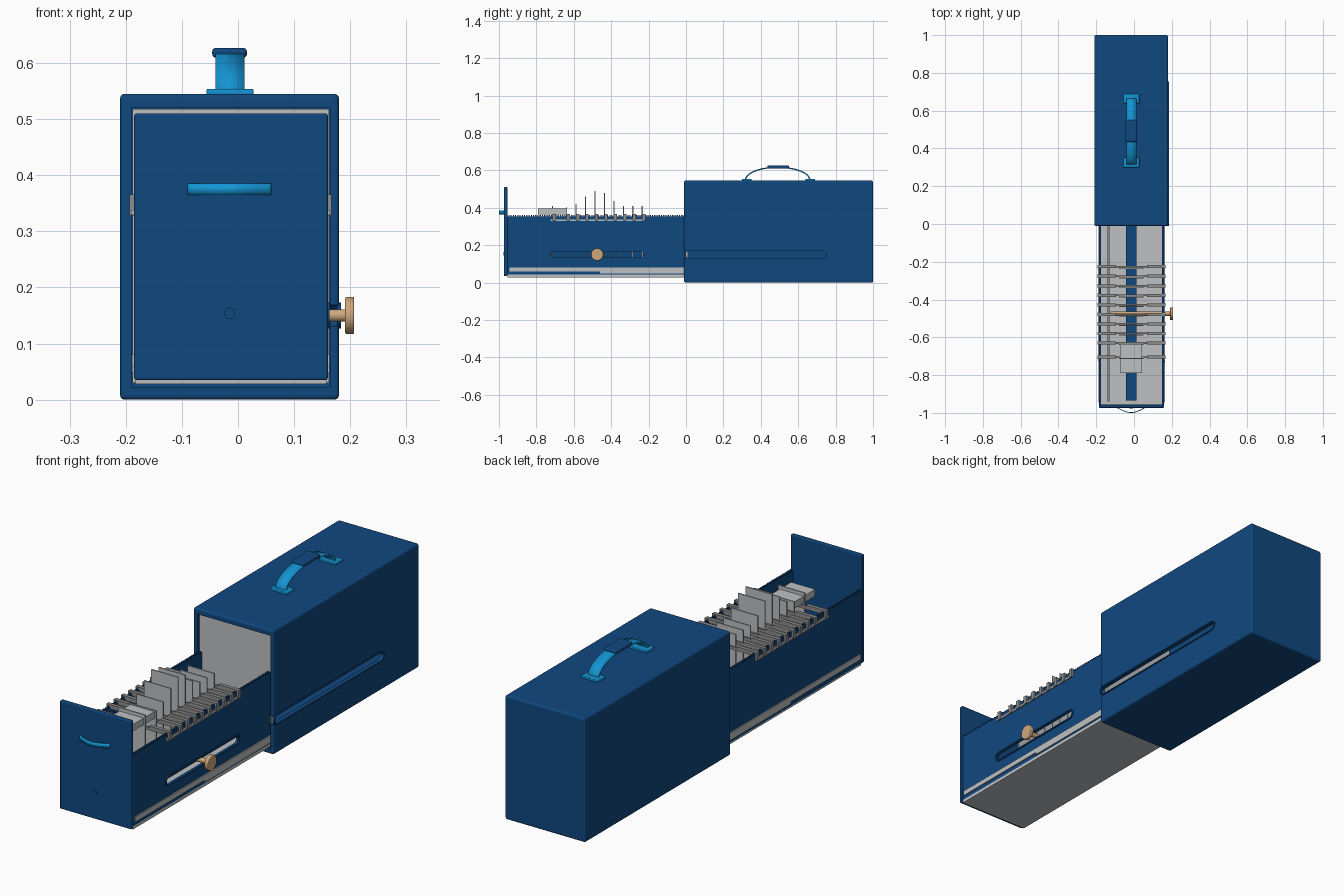
import bpy, bmesh, math
from mathutils import Matrix, Vector

cube = bpy.data.objects.get("Cube")
if cube:
    bpy.data.objects.remove(cube)


def material(name, r, g, b):
    m = bpy.data.materials.new(name)
    m.use_nodes = True
    m.diffuse_color = (r, g, b, 1)
    m.node_tree.nodes["Principled BSDF"].inputs["Base Color"].default_value = (r, g, b, 1)
    return m


BLUE = material("deep blue", 0.005, 0.065, 0.215)
CYAN = material("bright blue", 0.007, 0.30, 0.66)
GREY = material("light grey", 0.52, 0.53, 0.54)
METAL = material("mid grey", 0.27, 0.27, 0.27)
TAN = material("tan", 0.62, 0.39, 0.20)


def finish(name, bm, mat, bevel=0, smooth=False):
    bmesh.ops.recalc_face_normals(bm, faces=bm.faces)
    me = bpy.data.meshes.new(name)
    bm.to_mesh(me)
    bm.free()
    me.materials.append(mat)
    ob = bpy.data.objects.new(name, me)
    bpy.context.collection.objects.link(ob)
    if bevel:
        mod = ob.modifiers.new("Bevel", "BEVEL")
        mod.width, mod.segments, mod.limit_method = bevel, 3, "ANGLE"
    if smooth:
        bpy.ops.object.select_all(action="DESELECT")
        ob.select_set(True)
        bpy.context.view_layer.objects.active = ob
        bpy.ops.object.shade_smooth_by_angle()
    return ob


def add_box(bm, x, y, z):
    lo, hi = Vector((x[0], y[0], z[0])), Vector((x[1], y[1], z[1]))
    size = hi - lo
    bmesh.ops.create_cube(bm, size=1, matrix=Matrix.Translation((lo + hi) / 2)
                          @ Matrix.Diagonal((*size, 1)))


def box(name, x, y, z, mat, bevel=0):
    bm = bmesh.new()
    add_box(bm, x, y, z)
    return finish(name, bm, mat, bevel)


def cylinder(name, center, radius, depth, axis, mat, bevel=0):
    bm = bmesh.new()
    rot = Matrix.Rotation(math.pi / 2, 4, "Y" if axis == "x" else "X")
    bmesh.ops.create_cone(bm, cap_ends=True, segments=32, radius1=radius, radius2=radius,
                          depth=depth, matrix=Matrix.Translation(center) @ rot)
    return finish(name, bm, mat, bevel, True)


def stadium(y0, y1, z, r, n=10):
    # Rounded slot outline in the y-z plane
    pts = []
    for c, start in ((y1 - r, -math.pi / 2), (y0 + r, math.pi / 2)):
        for i in range(n + 1):
            a = start + math.pi * i / n
            pts.append((c + r * math.cos(a), z + r * math.sin(a)))
    return pts


def slot_cutter(x0, x1, y0, y1, z, r):
    bm = bmesh.new()
    face = bm.faces.new([bm.verts.new((x0, y, w)) for y, w in stadium(y0, y1, z, r)])
    new = bmesh.ops.extrude_face_region(bm, geom=[face])["geom"]
    bmesh.ops.translate(bm, vec=(x1 - x0, 0, 0),
                        verts=[v for v in new if isinstance(v, bmesh.types.BMVert)])
    return finish("slot_cutter", bm, BLUE)


def slot_lip(name, x0, x1, y0, y1, z, r, rim):
    # Raised ring around a slot
    outer, inner = stadium(y0, y1, z, r), stadium(y0 + rim, y1 - rim, z, r - rim)
    bm = bmesh.new()
    loops = [[bm.verts.new((x, y, w)) for y, w in ring]
             for ring, x in ((outer, x0), (outer, x1), (inner, x1), (inner, x0))]
    n = len(outer)
    for k in range(4):
        a, b = loops[k], loops[(k + 1) % 4]
        for i in range(n):
            j = (i + 1) % n
            bm.faces.new((a[i], a[j], b[j], b[i]))
    return finish(name, bm, BLUE)


def cut(ob, cutter):
    mod = ob.modifiers.new("Cut", "BOOLEAN")
    mod.object, mod.solver = cutter, "EXACT"
    cutter.hide_render = True
    cutter.hide_set(True)


def ribbon(name, pts, sweep, thickness, mat):
    # Flat band through the points, widened along the sweep vector
    bm = bmesh.new()
    rows = [(bm.verts.new(p), bm.verts.new(Vector(p) + Vector(sweep))) for p in pts]
    for a, b in zip(rows, rows[1:]):
        bm.faces.new((a[0], b[0], b[1], a[1]))
    ob = finish(name, bm, mat, 0, True)
    mod = ob.modifiers.new("Thickness", "SOLIDIFY")
    mod.thickness, mod.offset = thickness, 0
    return ob


# Outer case, hollow from the front and slotted on its left side
case = box("case", (-0.21, 0.18), (-0.01, 1.0), (0, 0.545), BLUE, 0.008)
cut(case, box("case_cavity", (-0.19, 0.164), (-0.05, 0.985), (0.022, 0.52), BLUE))
cut(case, slot_cutter(0.14, 0.22, -0.06, 0.75, 0.15, 0.019))
slot_lip("case_slot_lip", 0.176, 0.184, -0.01, 0.755, 0.15, 0.023, 0.005)

# Carrying handle
arc = [-1 + i / 14 for i in range(29)]
ribbon("handle_strap", [(-0.04, 0.49 + 0.172 * math.sin(t * math.pi / 2),
                         0.548 + 0.068 * math.cos(t * math.pi / 2)) for t in arc],
       (0.052, 0, 0), 0.007, CYAN)
box("handle_grip", (-0.046, 0.016), (0.435, 0.55), (0.609, 0.627), BLUE, 0.007)
for side, y in (("front", 0.325), ("back", 0.665)):
    box(side + "_handle_plate", (-0.056, 0.028), (y - 0.026, y + 0.026), (0.543, 0.554), CYAN, 0.003)

# Drawer panels
box("drawer_front", (-0.185, 0.16), (-0.973, -0.955), (0.035, 0.51), BLUE, 0.004)
box("drawer_back", (-0.188, 0.162), (0.0, 0.012), (0.03, 0.518), GREY)
box("drawer_floor", (-0.183, 0.158), (-0.955, 0.0), (0.028, 0.042), GREY)
box("floor_strip", (-0.043, 0.013), (-0.935, 0.0), (0.042, 0.05), BLUE)
box("floor_guide", (-0.14, -0.13), (-0.94, 0.0), (0.042, 0.06), METAL)

# Drawer sides with toothed upper edges, rods and runners
for side, x, out in (("right", -0.18, -1), ("left", 0.154, 1)):
    def span(a, b):
        return tuple(sorted((x + out * a, x + out * b)))
    wall = box(side + "_drawer_wall", span(-0.005, 0.004), (-0.955, 0.0), (0.036, 0.354), BLUE)
    if out > 0:
        cut(wall, slot_cutter(0.12, 0.2, -0.725, -0.225, 0.15, 0.018))
    bm = bmesh.new()
    for i in range(79):
        y = -0.95 + i * 0.012
        add_box(bm, span(-0.005, 0.004), (y, y + 0.006), (0.353, 0.36))
    finish(side + "_wall_teeth", bm, BLUE)
    box(side + "_front_runner", span(0.003, 0.009), (-0.945, -0.46), (0.058, 0.08), GREY)
    box(side + "_back_runner", span(0.003, 0.009), (-0.46, 0.0), (0.048, 0.08), GREY)
    box(side + "_rod", span(0.004, 0.01), (-0.725, -0.22), (0.329, 0.338), GREY)
slot_lip("drawer_slot_lip", 0.156, 0.163, -0.733, -0.217, 0.15, 0.023, 0.006)

# Dividers: cross bars with end clips, each holding an upright card
tops = (0.41, 0.40, 0.42, 0.46, 0.49, 0.48, 0.435, 0.41, 0.41, 0.41)
for i, top in enumerate(tops):
    y = -0.705 if i == 0 else -0.63 + (i - 1) * 0.0505
    bm = bmesh.new()
    add_box(bm, (-0.188, 0.162), (y - 0.004, y + 0.004), (0.345, 0.358))
    for a, b in ((-0.188, -0.095), (0.068, 0.162)):
        add_box(bm, (a, b), (y - 0.008, y + 0.008), (0.352, 0.366))
    for a, b in ((-0.193, -0.184), (0.158, 0.167)):
        add_box(bm, (a, b), (y - 0.009, y + 0.009), (0.328, 0.366))
    finish("divider_bar", bm, METAL)
    box("divider_card", (-0.08, 0.05), (y - 0.011, y - 0.005), (0.12, top), GREY)

# Card block at the front of the row
box("card_block", (-0.075, 0.042), (-0.79, -0.64), (0.365, 0.395), GREY)

# Side knob and shaft
cylinder("knob_shaft", (0.035, -0.475, 0.15), 0.011, 0.32, "x", TAN)
cylinder("knob", (0.199, -0.475, 0.15), 0.033, 0.016, "x", TAN, 0.003)

# Front pull and round stud
ribbon("front_pull", [(-0.015 + 0.074 * t, -0.972 - 0.026 * math.cos(t * math.pi / 2), 0.365)
                      for t in arc], (0, 0, 0.02), 0.004, CYAN)
cylinder("front_stud", (-0.015, -0.974, 0.154), 0.01, 0.006, "y", BLUE)
